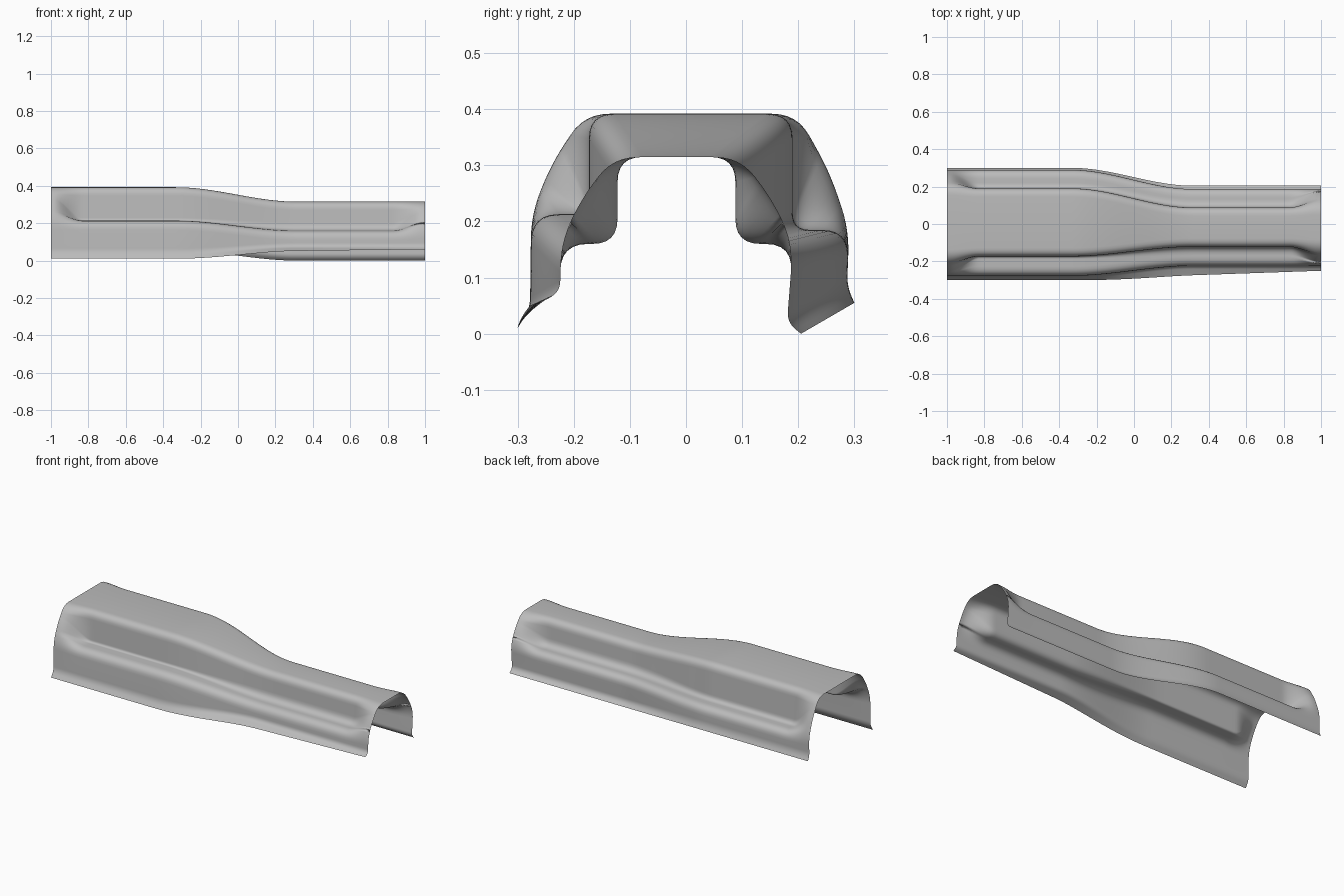
import bpy
import bmesh
from mathutils import Vector

cube = bpy.data.objects.get("Cube")
if cube:
    bpy.data.objects.remove(cube, do_unlink=True)

# Section dimensions for each side wall, at the wide end and at the narrow end
KEYS = ("wall", "top", "ledge", "outer", "neck_y", "neck_z", "lip_y", "lip_z", "bend")
FRONT_WIDE = (-.173, .392, .213, -.276, -.278, .045, -.3, .01, .015)
FRONT_NARROW = (-.122, .315, .16, -.224, -.224, .075, -.25, .06, .045)
BACK_WIDE = (.19, .392, .185, .291, .287, .085, .3, .055, .03)
BACK_NARROW = (.088, .315, .16, .191, .18, .02, .205, 0, .045)
CORNER_STEPS = 7


def ease(value, start, end):
    """Smooth step from 0 at start to 1 at end."""
    t = min(max((value - start) / (end - start), 0), 1)
    return t * t * (3 - 2 * t)


def rounded(points, radii):
    """Round each inner corner of an open path with a short curve."""
    path = [points[0]]
    for before, corner, after, radius in zip(points, points[1:], points[2:], radii):
        first = corner + (before - corner).normalized() * radius
        last = corner + (after - corner).normalized() * radius
        for step in range(CORNER_STEPS):
            t = step / (CORNER_STEPS - 1)
            path.append(first.lerp(corner, t).lerp(corner.lerp(last, t), t))
    path.append(points[-1])
    return path


def half_section(x, wide, narrow):
    """Path from the middle of the roof down to the lip of one side."""
    taper = ease(x, -.33, .31)
    d = {key: a + (b - a) * taper for key, a, b in zip(KEYS, wide, narrow)}
    if d["wall"] < 0:
        # The front lip narrows gradually towards the small end
        d["lip_y"] -= .035 * (1 - x) * taper
        d["lip_z"] -= .012 * (1 - x) * taper
    out = -1 if d["wall"] < 0 else 1
    middle = Vector((0, d["top"]))
    outer = Vector((d["outer"], d["ledge"]))
    foot = [Vector((d["neck_y"], d["neck_z"])), Vector((d["lip_y"], d["lip_z"]))]

    # Stepped section with a ledge, used along most of the length
    stepped = rounded([middle, Vector((d["wall"], d["top"])),
                       Vector((d["wall"], d["ledge"])), outer] + foot,
                      (.045, d["bend"], .05, .02))

    # Plain arched section, used at both open ends
    haunch = Vector((d["wall"] + .65 * (d["outer"] - d["wall"]),
                     (d["top"] + d["ledge"]) / 2))
    arched = rounded([middle, Vector((d["wall"] + .008 * out, d["top"])),
                      haunch, outer] + foot, (.045, .043, .045, .02))

    groove = ease(abs(x), .99, .83)
    return [a.lerp(s, groove) for a, s in zip(arched, stepped)]


# Loft the sections along the length
bm = bmesh.new()
STATIONS = 120
rings = []
for i in range(STATIONS + 1):
    x = 2 * i / STATIONS - 1
    front = half_section(x, FRONT_WIDE, FRONT_NARROW)
    back = half_section(x, BACK_WIDE, BACK_NARROW)
    section = front[::-1] + back[1:]
    rings.append([bm.verts.new((x, p.x, p.y)) for p in section])
for ring, following in zip(rings, rings[1:]):
    for j in range(len(ring) - 1):
        bm.faces.new((ring[j], following[j], following[j + 1], ring[j + 1]))

mesh = bpy.data.meshes.new("channel_panel")
bm.to_mesh(mesh)
bm.free()
panel = bpy.data.objects.new("channel_panel", mesh)
bpy.context.collection.objects.link(panel)

# Plain grey sheet metal
grey = bpy.data.materials.new("sheet_grey")
grey.use_nodes = True
colour = (.5, .5, .5, 1)
grey.diffuse_color = colour
grey.node_tree.nodes["Principled BSDF"].inputs["Base Color"].default_value = colour
mesh.materials.append(grey)

bpy.context.view_layer.objects.active = panel
panel.select_set(True)
bpy.ops.object.shade_smooth()
